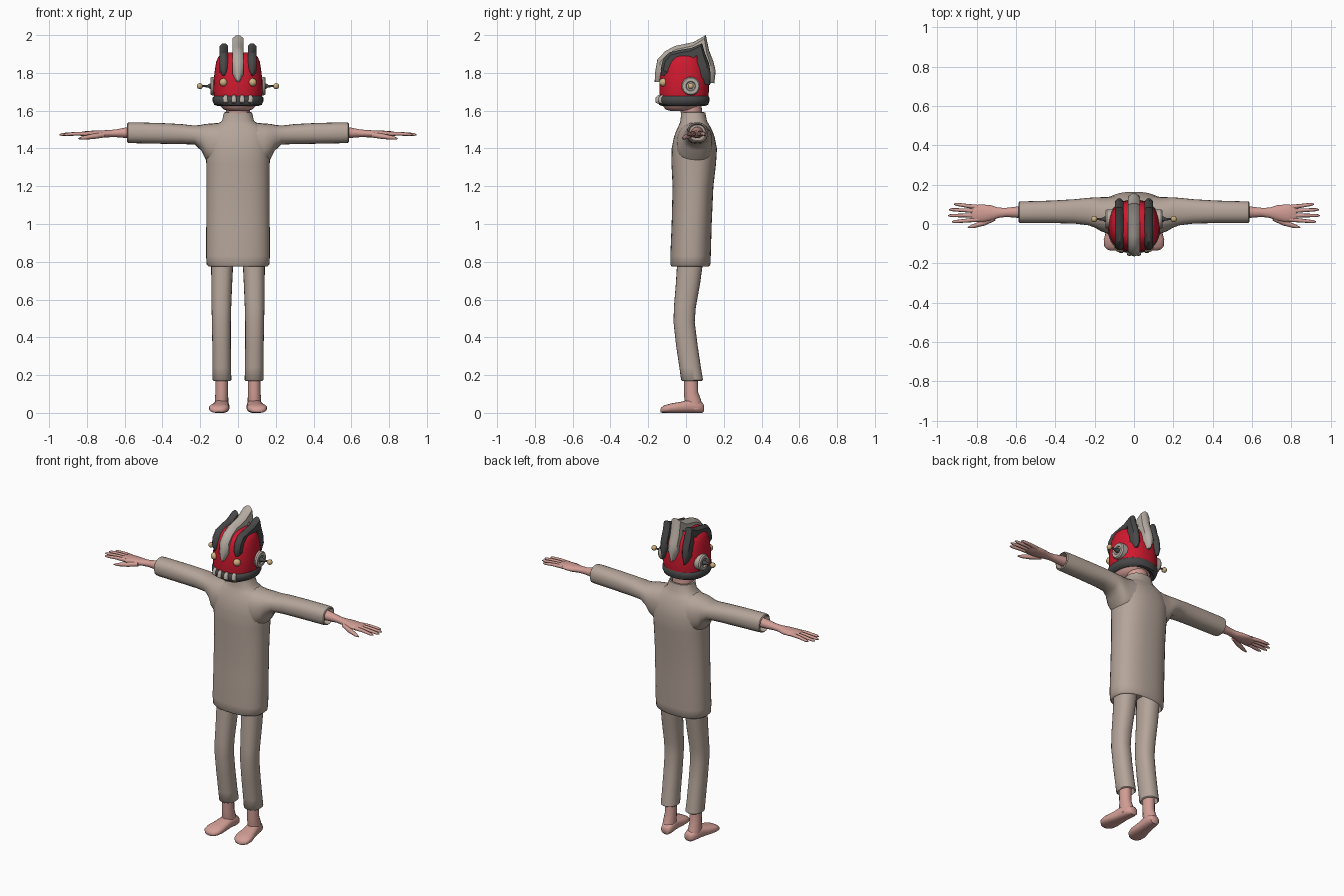
import bpy, bmesh, math
from mathutils import Vector


def material(name, rgb):
    m = bpy.data.materials.new(name)
    m.diffuse_color = (*rgb, 1)
    return m


CLOTH = material("beige_cloth", (0.46, 0.375, 0.32))
SKIN = material("pink_skin", (0.64, 0.34, 0.30))
RED = material("helmet_red", (0.62, 0.010, 0.028))
DARK = material("charcoal", (0.065, 0.065, 0.065))
PALE = material("pale_grey", (0.47, 0.42, 0.37))
GOLD = material("soft_gold", (0.62, 0.45, 0.22))


def skin_rings(name, rings, mat, angle=50):
    """Join a list of equal point rings into a closed, capped surface."""
    bm = bmesh.new()
    vs = [[bm.verts.new(p) for p in r] for r in rings]
    n = len(vs[0])
    for a, b in zip(vs, vs[1:]):
        for i in range(n):
            j = (i + 1) % n
            bm.faces.new((a[i], a[j], b[j], b[i]))
    bm.faces.new(vs[0])
    bm.faces.new(vs[-1])
    bmesh.ops.recalc_face_normals(bm, faces=bm.faces)
    me = bpy.data.meshes.new(name)
    bm.to_mesh(me)
    bm.free()
    me.materials.append(mat)
    ob = bpy.data.objects.new(name, me)
    bpy.context.collection.objects.link(ob)
    bpy.ops.object.select_all(action='DESELECT')
    ob.select_set(True)
    bpy.context.view_layer.objects.active = ob
    bpy.ops.object.shade_smooth_by_angle(angle=math.radians(angle))
    return ob


def loft(name, axis, rings, mat, s=1, n=24, p=2.0, angle=50):
    """Rings are (position on axis, centre u, centre v, half width u, half width v)."""
    out = []
    for t, u, v, a, b in rings:
        ring = []
        for i in range(n):
            q = 2 * math.pi * i / n
            c, d = math.cos(q), math.sin(q)
            U = u + a * math.copysign(abs(c) ** (2 / p), c)
            V = v + b * math.copysign(abs(d) ** (2 / p), d)
            P = {'x': (t, U, V), 'y': (U, t, V), 'z': (U, V, t)}[axis]
            ring.append((P[0] * s, P[1], P[2]))
        out.append(ring)
    return skin_rings(name, out, mat, angle)


def tube(name, pts, radii, mat, s=1, n=8):
    """Round tube through points, used for fingers."""
    P = [Vector((x * s, y, z)) for x, y, z in pts]
    out = []
    for i, c in enumerate(P):
        d = (P[min(i + 1, len(P) - 1)] - P[max(i - 1, 0)]).normalized()
        u = d.cross(Vector((0, 0, 1))).normalized()
        w = u.cross(d)
        out.append([c + radii[i] * (u * math.cos(k * 2 * math.pi / n) + w * math.sin(k * 2 * math.pi / n))
                    for k in range(n)])
    return skin_rings(name, out, mat, 70)


def crest(name, x, outer, depth, half, mat):
    """Ridged fin following the helmet from brow to nape."""
    out = []
    mid = Vector((0.0, 1.76))
    for i, (y, z) in enumerate(outer):
        o = Vector((y, z))
        d = (mid - o).normalized()
        k, f = o + d * depth * 0.3, o + d * (depth + 0.02)
        w = half * (0.25 if i in (0, len(outer) - 1) else 1)
        out.append([(x - w, *f), (x - w, *k), (x - w * 0.45, *(o + d * depth * 0.05)), (x, *o),
                    (x + w * 0.45, *(o + d * depth * 0.05)), (x + w, *k), (x + w, *f)])
    return skin_rings(name, out, mat, 35)


def ball(name, loc, r, mat):
    steps = [math.pi * (i + 0.15) / 8.3 for i in range(9)]
    return loft(name, 'z', [(loc[2] - r * math.cos(q), loc[0], loc[1], r * math.sin(q), r * math.sin(q))
                            for q in steps], mat, n=14, angle=60)


# long tunic body with turned-in hem and short collar
loft("tunic", 'z', [
    (0.83, 0, 0.02, .150, .090), (0.775, 0, 0.022, .155, .098), (0.785, 0, 0.023, .166, .106),
    (0.83, 0, 0.024, .169, .107), (1.00, 0, 0.030, .168, .106), (1.20, 0, 0.037, .167, .108),
    (1.32, 0, 0.041, .168, .118), (1.40, 0, 0.044, .172, .120), (1.46, 0, 0.044, .170, .108),
    (1.50, 0, 0.044, .155, .093), (1.525, 0, 0.043, .115, .080), (1.545, 0, 0.041, .085, .070),
    (1.59, 0, 0.038, .074, .064), (1.592, 0, 0.038, .066, .056), (1.57, 0, 0.038, .060, .050)],
    CLOTH, n=36, p=2.4)

# neck and lower face
loft("neck", 'z', [(1.52, 0, .035, .062, .055), (1.58, 0, .03, .062, .056), (1.66, 0, .02, .066, .06)], SKIN)
loft("jaw", 'z', [(1.598, 0, -.03, .045, .05), (1.606, 0, -.028, .075, .08),
                  (1.625, 0, -.022, .095, .10), (1.66, 0, -.015, .108, .11)], SKIN)

for s, side in ((1, "left"), (-1, "right")):
    # sleeve flaring into the shoulder
    loft(side + "_sleeve", 'x', [
        (.08, .045, 1.42, .100, .118), (.14, .045, 1.425, .092, .107), (.17, .050, 1.435, .086, .095),
        (.195, .058, 1.457, .078, .068), (.23, .063, 1.471, .070, .050), (.30, .064, 1.476, .062, .053),
        (.42, .062, 1.480, .057, .055), (.56, .060, 1.483, .055, .055), (.583, .060, 1.483, .054, .053),
        (.587, .060, 1.483, .048, .047), (.55, .060, 1.483, .042, .042)], CLOTH, s, p=2.3)
    # forearm and palm
    loft(side + "_forearm", 'x', [
        (.54, .06, 1.485, .033, .031), (.60, .06, 1.483, .028, .027), (.65, .059, 1.480, .023, .020),
        (.69, .057, 1.478, .026, .019), (.73, .056, 1.476, .040, .019), (.77, .054, 1.476, .045, .018),
        (.81, .054, 1.477, .043, .014), (.825, .054, 1.477, .036, .009)], SKIN, s, n=16)
    # fingers and thumb
    for i, (y0, x1, y1) in enumerate([(.085, .915, .100), (.065, .94, .073), (.044, .945, .043), (.023, .925, .012)]):
        ym = (y0 + y1) / 2
        tube(f"{side}_finger_{i + 1}", [(.79, y0, 1.477), (.85, ym, 1.478), (x1 - .015, y1, 1.474), (x1, y1, 1.473)],
             [.012, .010, .008, .003], SKIN, s)
    tube(side + "_thumb", [(.71, .03, 1.472), (.765, .005, 1.464), (.82, -.012, 1.456), (.845, -.018, 1.452)],
         [.014, .014, .010, .003], SKIN, s)
    # trouser leg bent at the knee
    loft(side + "_trouser_leg", 'z', [
        (.23, .087, .032, .040, .044), (.17, .085, .032, .044, .052), (.175, .085, .032, .050, .058),
        (.24, .086, .022, .049, .057), (.36, .087, .004, .049, .057), (.48, .088, -.010, .050, .056),
        (.56, .088, -.006, .052, .058), (.68, .086, .010, .055, .064), (.84, .083, .026, .060, .070)],
        CLOTH, s, p=2.3)
    # bare ankle and foot
    loft(side + "_ankle", 'z', [(.02, .087, .045, .036, .045), (.07, .087, .035, .036, .044),
                                (.11, .086, .027, .033, .037), (.23, .086, .024, .034, .037)], SKIN, s, n=16)
    loft(side + "_foot", 'y', [
        (.096, .079, .024, .015, .014), (.088, .080, .027, .030, .027), (.06, .083, .032, .038, .032),
        (.02, .088, .036, .040, .036), (-.03, .094, .029, .046, .029), (-.08, .100, .025, .054, .025),
        (-.115, .103, .020, .048, .020), (-.13, .104, .015, .032, .014), (-.136, .104, .012, .014, .008)],
        SKIN, s, n=20, p=2.5)
    # ear disc with recessed centre and dark spike
    e = (.025, 1.73)
    loft(side + "_ear_disc", 'x', [(.10, *e, .049, .049), (.138, *e, .049, .049), (.146, *e, .043, .043),
                                   (.146, *e, .026, .026), (.138, *e, .022, .022)], PALE, s, angle=30)
    loft(side + "_ear_spike", 'x', [(.13, *e, .016, .016), (.148, *e, .014, .014), (.16, *e, .007, .007),
                                    (.20, *e, .004, .004)], DARK, s, n=12)
    ball(side + "_ear_ball", (.202 * s, *e), .016, GOLD)
    # brow stud
    ball(side + "_brow_stud", (.077 * s, -.120, 1.75), .022, GOLD)
    # dark side crest
    crest(side + "_dark_crest", .075 * s, [
        (-.128, 1.785), (-.134, 1.82), (-.122, 1.87), (-.09, 1.908), (-.03, 1.922), (.03, 1.932),
        (.085, 1.957), (.100, 1.905), (.122, 1.85), (.131, 1.79), (.128, 1.735)], .05, .022, DARK)
    # pale teeth on the rim
    for i, x in enumerate((.022, .066)):
        y = -.150 + .25 * x * x / .066
        loft(f"{side}_rim_tooth_{i + 1}", 'z', [(1.637, x, y + .008, .010, .010), (1.645, x, y, .014, .014),
                                                (1.67, x, y + .002, .013, .014), (1.682, x, y + .008, .008, .009)],
             PALE, s, n=12, p=3)

# red helmet shell
loft("helmet_shell", 'z', [
    (1.645, 0, -.011, .122, .126), (1.70, 0, -.010, .130, .131), (1.76, 0, -.010, .129, .131),
    (1.82, 0, -.010, .122, .124), (1.86, 0, -.010, .115, .110), (1.885, 0, -.010, .104, .092),
    (1.90, 0, -.010, .086, .070), (1.908, 0, -.010, .055, .045)], RED, n=36, p=2.3)

# dark padded rim around the bottom
loft("helmet_rim", 'z', [
    (1.64, 0, -.013, .098, .104), (1.626, 0, -.013, .110, .116), (1.631, 0, -.013, .126, .130),
    (1.65, 0, -.013, .134, .137), (1.668, 0, -.013, .134, .137), (1.678, 0, -.012, .126, .130)],
    DARK, n=36, p=2.3)

# tall pale centre crest
crest("centre_crest", 0, [
    (-.166, 1.752), (-.164, 1.80), (-.152, 1.87), (-.11, 1.915), (-.06, 1.942), (.04, 1.963), (.105, 2.0),
    (.122, 1.92), (.145, 1.86), (.157, 1.81), (.150, 1.745)], .065, .030, PALE)
